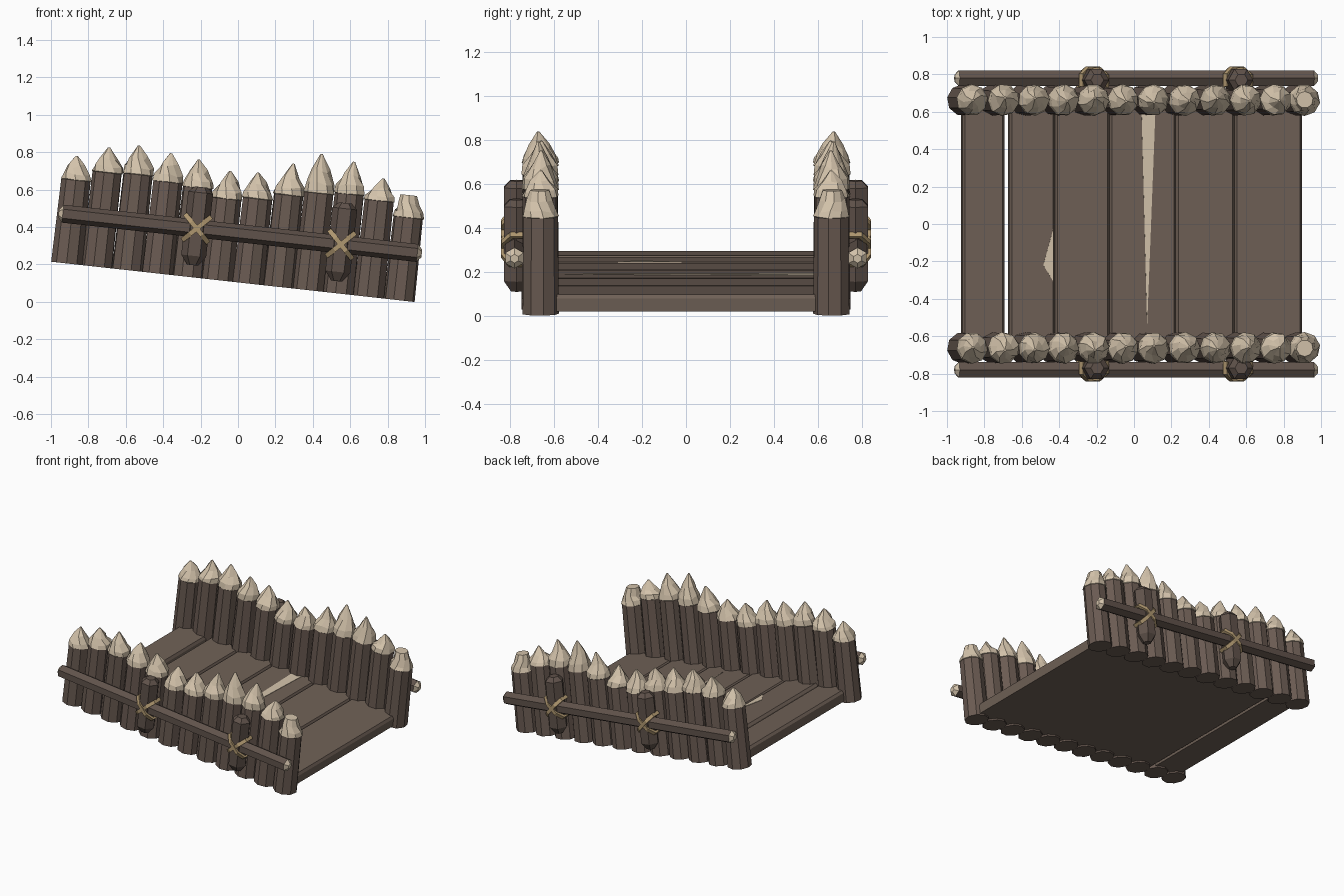
import bpy, bmesh, math, random
from mathutils import Matrix, Vector

if "Cube" in bpy.data.objects:
    bpy.data.objects.remove(bpy.data.objects["Cube"])

random.seed(4)
A = math.radians(6.32)
# tilted frame: u runs down the slope, w is square to it
TILT = Matrix.Translation((-1, 0, 0.215)) @ Matrix.Rotation(A, 4, 'Y')


def mat(name, c):
    m = bpy.data.materials.new(name)
    m.diffuse_color = (*c, 1)
    m.use_nodes = True
    m.node_tree.nodes["Principled BSDF"].inputs["Base Color"].default_value = m.diffuse_color
    return m


DECK = mat("deck brown", (0.160, 0.119, 0.094))
BARK = mat("stake brown", (0.145, 0.105, 0.085))
DARK = mat("dark brown", (0.118, 0.086, 0.070))
PALE = mat("pale cut wood", (0.66, 0.55, 0.41))
ROPE = mat("rope tan", (0.43, 0.31, 0.16))


def finish(name, bm, mats):
    bmesh.ops.recalc_face_normals(bm, faces=bm.faces)
    me = bpy.data.meshes.new(name)
    bm.to_mesh(me)
    bm.free()
    for m in mats:
        me.materials.append(m)
    ob = bpy.data.objects.new(name, me)
    ob.matrix_world = TILT
    bpy.context.collection.objects.link(ob)
    return ob


def loft(bm, rings, pale):
    """Join point rings; pale(i) says if the band above ring i is pale."""
    vs = [[bm.verts.new(p) for p in r] for r in rings]
    n = len(vs[0])
    for i in range(len(vs) - 1):
        for k in range(n):
            f = bm.faces.new((vs[i][k], vs[i][(k + 1) % n], vs[i + 1][(k + 1) % n], vs[i + 1][k]))
            f.material_index = int(pale(i))
    bm.faces.new(vs[0][::-1]).material_index = int(pale(0))
    bm.faces.new(vs[-1]).material_index = int(pale(len(vs) - 2))


def ring(c, r, n, rot=0.0, axis='w', jit=0.0):
    out = []
    for k in range(n):
        t = rot + 2 * math.pi * k / n
        a, b = r * math.cos(t), r * math.sin(t)
        off = Vector((a, b, 0)) if axis == 'w' else Vector((0, b, a))
        out.append(Vector(c) + off * (1 + random.uniform(-jit, jit))
                   + Vector((0, 0, random.uniform(-jit, jit) * 0.12)))
    return out


# stakes: shoulder and tip heights in world z, from the left
SHOULDER = [.65, .69, .68, .64, .61, .55, .55, .57, .58, .575, .54, .45]
TIP = [.78, .825, .835, .795, .76, .70, .69, .74, .79, .75, .66, .57]
for i in range(12):
    u = 0.085 + 0.1625 * i
    base = 0.215 - 0.11 * u
    s, t = (SHOULDER[i] - base) / .994, (TIP[i] - base) / .994
    blunt = 0.045 if i == 11 else 0.006
    rot = random.uniform(0, 0.8)
    du, dy = random.uniform(-.012, .012), random.uniform(-.012, .012)
    h = t - s
    state = random.getstate()
    for side, sg in (("front", -1), ("back", 1)):
        random.setstate(state)
        y = 0.663
        rings = [ring((u, y, 0), .085, 9, rot), ring((u, y, s), .080, 9, rot),
                 ring((u, y, s + .003), .085, 9, rot, jit=.02),
                 ring((u, y, s + .25 * h), .077, 9, rot + .1, jit=.08),
                 ring((u + du * .5, y + dy * .5, s + .58 * h), max(.047, blunt * 1.35), 9, rot + .35, jit=.12),
                 ring((u + du, y + dy, t), blunt, 9, rot + .35)]
        bm = bmesh.new()
        loft(bm, rings, lambda j: j >= 1)
        for v in bm.verts:
            v.co.y *= sg
        finish(f"{side}_stake_{i + 1}", bm, [BARK, PALE])

# deck planks: bevelled top edges leave dark seams
XS = [(-.915, -.69), (-.665, -.42), (-.42, -.13), (-.13, .225), (.225, .54), (.54, .90)]
for i, (x0, x1) in enumerate(XS):
    a, b = (x0 + .99) / .994, (x1 + .99) / .994
    prof = [(a, .012), (b, .012), (b, .072), (b - .012, .09), (a + .012, .09), (a, .072)]
    bm = bmesh.new()
    loft(bm, [[Vector((p, y, w)) for p, w in prof] for y in (-.63, .63)], lambda j: False)
    finish(f"deck_plank_{i + 1}", bm, [DECK])

# pale splintered patches on the deck
for i, tri in enumerate([[(.04, .62), (.07, -.55), (.115, .62)],
                         [(-.43, -.02), (-.485, -.22), (-.43, -.31)]]):
    bm = bmesh.new()
    loft(bm, [[Vector(((x + .99) / .994, y, w)) for x, y in tri] for w in (.088, .093)], lambda j: False)
    finish(f"deck_splinter_{i + 1}", bm, [PALE])

for side, sg in (("front", -1), ("back", 1)):
    # side rail with pale cut ends
    y = sg * 0.78
    bm = bmesh.new()
    loft(bm, [ring((u, y, .262), r, 6, 0, 'u') for u, r in
              ((.012, .02), (.035, .048), (1.942, .048), (1.966, .02))],
         lambda j: j != 1)
    finish(side + "_rail", bm, [DARK, PALE])

    for k, uc in enumerate((.755, 1.53)):
        # peg with blunt pointed ends
        y = sg * 0.77
        bm = bmesh.new()
        loft(bm, [ring((uc, y, w), r, 6) for w, r in
                  ((.065, .03), (.115, .067), (.455, .067), (.485, .035))], lambda j: False)
        finish(f"{side}_peg_{k + 1}", bm, [DARK])
        # crossed rope bands around rail and peg
        path = [(-.10, .73), (-.10, .80), (-.045, .838), (.045, .838), (.10, .80), (.10, .73)]
        inner = [(d * .86, yy - (.014 if yy > .75 else 0)) for d, yy in path]
        outline = path + inner[::-1]
        for m, ang in enumerate((math.pi / 4, -math.pi / 4)):
            c, s = math.cos(ang), math.sin(ang)
            bm = bmesh.new()
            strips = []
            for e in (-.013, .013):
                strips.append([bm.verts.new((uc + d * c - e * s, sg * (yy + .004 * m), .262 + d * s + e * c))
                               for d, yy in outline])
            lo, hi = strips
            n = len(outline)
            for q in range(n):
                bm.faces.new((lo[q], lo[(q + 1) % n], hi[(q + 1) % n], hi[q]))
            for q in range(5):
                for st in strips:
                    bm.faces.new((st[q], st[q + 1], st[n - 2 - q], st[n - 1 - q]))
            finish(f"{side}_rope_{k + 1}_{m + 1}", bm, [ROPE])
